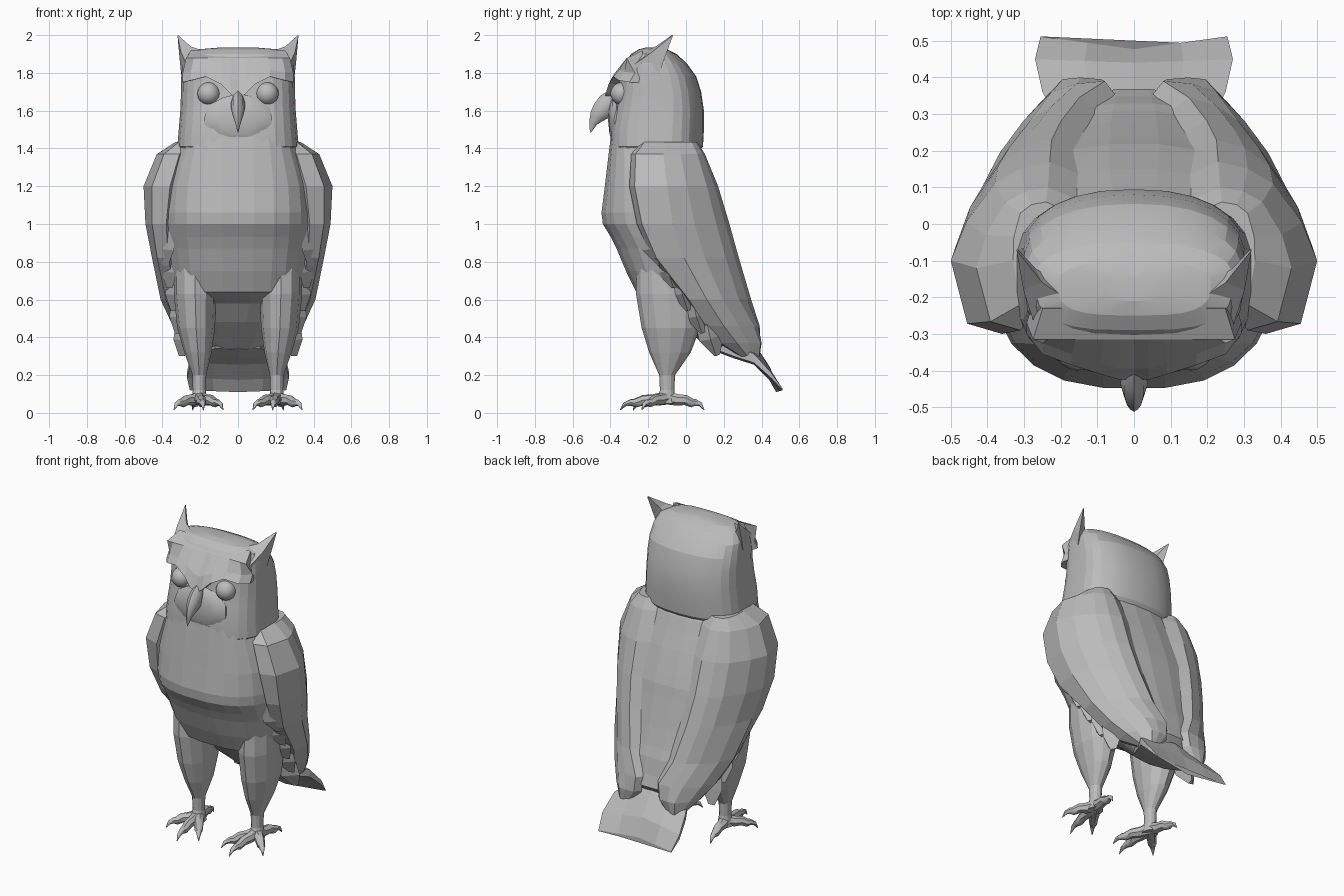
import bpy
import bmesh
import math
from mathutils import Vector

default_cube = bpy.data.objects.get("Cube")
if default_cube:
    bpy.data.objects.remove(default_cube, do_unlink=True)

grey = bpy.data.materials.new("plain_grey")
grey.use_nodes = True
grey_colour = (0.5, 0.5, 0.5, 1)
grey.diffuse_color = grey_colour
grey.node_tree.nodes["Principled BSDF"].inputs["Base Color"].default_value = grey_colour


def finish(name, bm, mirrored=False, smooth=0):
    """Turn a bmesh into an object, optionally mirrored across x."""
    bmesh.ops.recalc_face_normals(bm, faces=bm.faces)
    mesh = bpy.data.meshes.new(name)
    bm.to_mesh(mesh)
    bm.free()
    mesh.materials.append(grey)
    obj = bpy.data.objects.new(name, mesh)
    bpy.context.collection.objects.link(obj)
    if mirrored:
        mirror = obj.modifiers.new("mirror", "MIRROR")
        mirror.use_mirror_merge = False
    if smooth:
        bpy.ops.object.select_all(action="DESELECT")
        obj.select_set(True)
        bpy.context.view_layer.objects.active = obj
        bpy.ops.object.shade_smooth_by_angle(angle=math.radians(smooth))
    return obj


def loft(name, rings, mirrored=False, smooth=0):
    """Skin a list of equally long closed rings and cap both ends."""
    bm = bmesh.new()
    loops = [[bm.verts.new(point) for point in ring] for ring in rings]
    count = len(loops[0])
    for lower, upper in zip(loops, loops[1:]):
        for i in range(count):
            j = (i + 1) % count
            bm.faces.new((lower[i], lower[j], upper[j], upper[i]))
    bm.faces.new(loops[0])
    bm.faces.new(loops[-1])
    return finish(name, bm, mirrored, smooth)


def body_ring(z, front, back, half_width, front_power, sides):
    """Level ring, squarer at the front than at the back."""
    middle = front * 0.4 + back * 0.6
    ring = []
    for i in range(sides):
        angle = math.tau * (i + 0.5) / sides
        c, s = math.cos(angle), math.sin(angle)
        power = 2 / front_power if s < 0 else 2 / 2.3
        depth = middle - front if s < 0 else back - middle
        x = half_width * math.copysign(abs(c) ** power, c)
        ring.append((x, middle + depth * math.copysign(abs(s) ** power, s), z))
    return ring


def tube(name, path, radii, sides=6, flatten=1.0, mirrored=False, smooth=0):
    """Tapered tube along a path lying mostly in an upright plane."""
    points = [Vector(p) for p in path]
    rings = []
    for i, (point, radius) in enumerate(zip(points, radii)):
        along = points[min(i + 1, len(points) - 1)] - points[max(i - 1, 0)]
        heading = points[-1] - points[0]
        across = Vector((-heading.y, heading.x, 0)).normalized()
        up = along.normalized().cross(across).normalized()
        turns = [math.tau * k / sides for k in range(sides)]
        rings.append([point + across * math.cos(t) * radius * flatten
                      + up * math.sin(t) * radius for t in turns])
    return loft(name, rings, mirrored, smooth)


# Torso: level, front, back, half width, squareness of the front
torso = [
    (1.46, -.40, .04, .3, 3.1), (1.38, -.41, .08, .325, 3), (1.3, -.42, .11, .355, 2.8),
    (1.2, -.432, .15, .385, 2.7), (1.06, -.45, .2, .4, 2.6), (1, -.443, .22, .4, 2.6),
    (.93, -.4, .235, .395, 2.6), (.87, -.37, .25, .385, 2.6), (.75, -.32, .28, .365, 2.7),
    (.64, -.265, .31, .34, 2.8), (.58, -.13, .33, .32, 2.4), (.48, -.04, .35, .28, 2.2),
    (.41, .04, .37, .22, 2.2), (.34, .12, .3, .15, 2.2)]
loft("torso", [body_ring(*row, 24) for row in torso])

# Head: level, front, back, half width
head = [
    (1.37, -.37, .06, .3), (1.41, -.4, .09, .323), (1.5, -.4, .095, .315),
    (1.6, -.38, .095, .307), (1.7, -.36, .08, .303), (1.78, -.355, .055, .302),
    (1.85, -.33, .005, .295), (1.9, -.29, -.05, .27), (1.925, -.25, -.1, .21),
    (1.935, -.21, -.14, .09)]
loft("head", [body_ring(*row, 3.2, 26) for row in head], smooth=14)

# Overhanging brow running back into the crown: x, front y, lower z
brow = [(0, -.425, 1.66), (.04, -.425, 1.69), (.09, -.41, 1.74),
        (.17, -.385, 1.78), (.25, -.355, 1.76), (.293, -.3, 1.75)]
loft("brow", [[(x, y, low), (x, y + .03, (low + 1.85) / 2), (x * .94, -.315, 1.878),
               (x * .85, -.23, 1.92), (x * .95, -.22, low)] for x, y, low in brow], mirrored=True)

# Ear tufts, each a bent spike
tuft = [((.16, -.22, 1.91), (.27, -.28, 1.84), (.298, -.15, 1.77), (.24, -.14, 1.88)),
        ((.25, -.16, 1.94), (.302, -.18, 1.91), (.308, -.12, 1.86), (.27, -.12, 1.925)),
        ((.318, -.075, 2), (.32, -.075, 1.995), (.32, -.07, 1.995), (.316, -.07, 2))]
loft("ear_tuft", tuft, mirrored=True)

# Eyes
bm = bmesh.new()
bmesh.ops.create_uvsphere(bm, u_segments=16, v_segments=10, radius=.06)
bmesh.ops.translate(bm, verts=bm.verts, vec=(.155, -.34, 1.69))
finish("eye", bm, mirrored=True, smooth=40)

# Cheeks and hooked beak
bm = bmesh.new()
bmesh.ops.create_icosphere(bm, subdivisions=2, radius=1)
bmesh.ops.scale(bm, verts=bm.verts, vec=(.19, .045, .14))
bmesh.ops.translate(bm, verts=bm.verts, vec=(0, -.368, 1.55))
finish("cheeks", bm, smooth=40)
tube("beak", [(0, -.375, 1.69), (0, -.41, 1.645), (0, -.44, 1.605),
              (0, -.47, 1.572), (0, -.492, 1.535), (0, -.506, 1.485)],
     [.035, .055, .056, .042, .022, .003], sides=8, flatten=.65, smooth=50)

# Folded wings: level, then front edge, outermost, back corner and inner edge
wing = [
    (1.435, .27, -.24, .33, -.1, .31, .03, .24, .06),
    (1.37, .31, -.29, .43, -.12, .35, .06, .235, .1),
    (1.2, .36, -.3, .5, -.1, .38, .11, .23, .17),
    (1.0, .38, -.26, .49, -.07, .37, .16, .225, .23),
    (.82, .37, -.18, .455, -.01, .34, .21, .2, .28),
    (.6, .32, .0, .41, .11, .285, .28, .15, .345),
    (.46, .27, .09, .345, .2, .225, .36, .08, .39),
    (.37, .23, .17, .285, .27, .195, .395, .09, .395),
    (.28, .18, .32, .21, .34, .19, .385, .15, .38)]
wing_rings = []
for z, fx, fy, ox, oy, bx, by, ix, iy in wing:
    shoulder = (fx + (ox - fx) * .68, fy + (oy - fy) * .14, z)
    flank = (ox * .6 + bx * .4 + .006, oy * .5 + by * .5, z)
    rear = (bx * .5 + ix * .5 + .005, by * .4 + iy * .6 + .005, z)
    wing_rings.append([(fx, fy, z), shoulder, (ox, oy, z), flank, (bx, by, z), rear,
                       (ix, iy, z), (ix * .65, iy - .035, z), (fx - .03, fy + .04, z)])
loft("folded_wing", wing_rings, mirrored=True)

# Ragged feathers showing under the front edge of each wing
for i in range(5):
    x, y, z = .39 - .022 * i, -.2 + .075 * i, 1 - .12 * i
    loft(f"flank_feather_{i + 1}", [
        [(x - .05, y - .06, z), (x + .02, y, z), (x - .05, y + .1, z)],
        [(x - .05, y - .03, z - .14), (x + .04, y + .03, z - .13), (x - .05, y + .1, z - .1)],
        [(x - .02, y + .05, z - .22), (x + .01, y + .06, z - .22), (x - .02, y + .08, z - .21)],
    ], mirrored=True)

# Tail fan, ridged above and notched in the middle: y, half width, lower z, upper z, notch
tail = [(.13, .12, .345, .36, 0), (.25, .19, .3, .42, 0), (.36, .25, .265, .37, 0),
        (.45, .27, .185, .25, .01), (.512, .255, .12, .135, .035)]
tail_rings = []
for y, half, low, high, notch in tail:
    top = [(half * t, y - notch * (1 - abs(t)), high - (high - low) * .55 * abs(t))
           for t in (-1, -.5, 0, .5, 1)]
    under = [(half * t, y - notch * (1 - abs(t)), low - .01 * (1 - abs(t)))
             for t in (1, .5, 0, -.5, -1)]
    tail_rings.append(top + under)
loft("tail", tail_rings)

# Feathered legs: level, centre x, centre y, x radius, y radius
leg = [(.8, .23, -.1, .11, .16), (.63, .227, -.09, .113, .175), (.45, .222, -.08, .1, .155),
       (.32, .212, -.085, .072, .11), (.2, .205, -.1, .037, .042), (.12, .205, -.1, .034, .038),
       (.05, .205, -.105, .045, .055)]
loft("leg", [[(cx + rx * math.cos(math.tau * k / 12), cy + ry * math.sin(math.tau * k / 12), z)
              for k in range(12)] for z, cx, cy, rx, ry in leg], mirrored=True)

# Toes ending in curved claws: heading in degrees and length
toes = {"inner_toe": (-125, .22), "middle_toe": (-95, .25),
        "outer_toe": (-45, .19), "rear_toe": (80, .2)}
toe_shape = [(0, .08, .036), (.3, .068, .031), (.5, .068, .028), (.68, .052, .024),
             (.76, .055, .019), (.9, .045, .012), (1, .015, .002)]
for name, (heading, length) in toes.items():
    dx, dy = math.cos(math.radians(heading)), math.sin(math.radians(heading))
    tube(name, [(.205 + dx * length * t, -.1 + dy * length * t, z) for t, z, r in toe_shape],
         [r for t, z, r in toe_shape], sides=7, mirrored=True, smooth=50)
